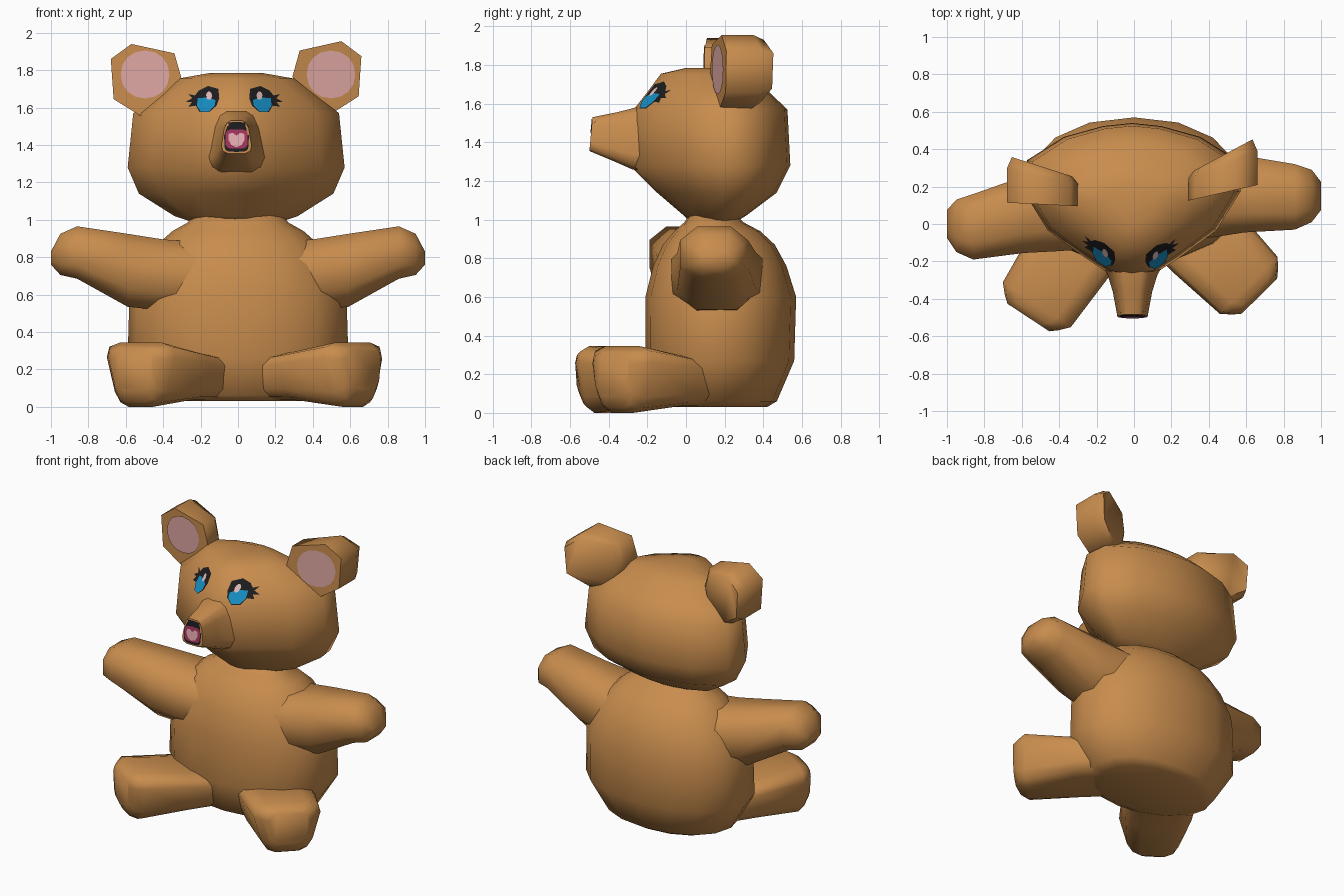
import bpy, bmesh, math
from mathutils import Vector
from mathutils.bvhtree import BVHTree

if "Cube" in bpy.data.objects:
    bpy.data.objects.remove(bpy.data.objects["Cube"])


def material(name, rgb):
    m = bpy.data.materials.new(name)
    m.diffuse_color = (*rgb, 1)
    m.use_nodes = True
    m.node_tree.nodes["Principled BSDF"].inputs["Base Color"].default_value = m.diffuse_color
    return m


FUR = material("brown fur", (0.58, 0.265, 0.075))
PINK = material("ear pink", (0.74, 0.39, 0.37))
BLACK = material("black", (0.012, 0.012, 0.014))
BLUE = material("eye blue", (0.008, 0.27, 0.54))
SHINE = material("eye shine", (0.75, 0.50, 0.50))
MAGENTA = material("nose magenta", (0.38, 0.035, 0.11))
ROSE = material("nose rose", (0.80, 0.42, 0.45))


def finish(name, bm, mat, angle=65, closed=True):
    if closed:
        bmesh.ops.recalc_face_normals(bm, faces=bm.faces)
    else:  # painted patches all look forward
        bm.normal_update()
        bmesh.ops.reverse_faces(bm, faces=[f for f in bm.faces if f.normal.y > 0])
    tree = BVHTree.FromBMesh(bm)
    me = bpy.data.meshes.new(name)
    bm.to_mesh(me)
    bm.free()
    me.materials.append(mat)
    ob = bpy.data.objects.new(name, me)
    bpy.context.collection.objects.link(ob)
    bpy.ops.object.select_all(action='DESELECT')
    ob.select_set(True)
    bpy.context.view_layer.objects.active = ob
    bpy.ops.object.shade_smooth_by_angle(angle=math.radians(angle))
    return tree


def loft(name, rings, mat=FUR, angle=65):
    """Skin a list of closed rings and cap both ends."""
    bm = bmesh.new()
    vs = [[bm.verts.new(p) for p in r] for r in rings]
    n = len(vs[0])
    for a, b in zip(vs, vs[1:]):
        for i in range(n):
            j = (i + 1) % n
            bm.faces.new((a[i], a[j], b[j], b[i]))
    bm.faces.new(vs[0])
    bm.faces.new(vs[-1])
    return finish(name, bm, mat, angle)


def rounded(n, p=2.5, phase=0.0):
    """Superellipse outline that fills the square from -1 to 1."""
    out = []
    for i in range(n):
        t = 2 * math.pi * (i + phase) / n
        c, s = math.cos(t), math.sin(t)
        out.append((math.copysign(abs(c) ** (2 / p), c), math.copysign(abs(s) ** (2 / p), s)))
    mu, mv = max(u for u, v in out), max(v for u, v in out)
    return [(u / mu, v / mv) for u, v in out]


def ellipse(cx, cz, rx, rz, n=16):
    return [(cx + rx * u, cz + rz * v) for u, v in rounded(n, 2.1)]


def decal(name, outline, mat, targets, lift, steps=5):
    """Thin painted patch, projected from the front onto the targets."""
    def drop(x, z):
        hits = [t.ray_cast(Vector((x, -3, z)), Vector((0, 1, 0)))[0] for t in targets]
        ys = [h.y for h in hits if h]
        return Vector((x, (min(ys) if ys else 0.0) - lift, z))
    cx = sum(p[0] for p in outline) / len(outline)
    cz = sum(p[1] for p in outline) / len(outline)
    bm = bmesh.new()
    mid = bm.verts.new(drop(cx, cz))
    rows = [[bm.verts.new(drop(cx + (x - cx) * k / steps, cz + (z - cz) * k / steps))
             for x, z in outline] for k in range(1, steps + 1)]
    n = len(outline)
    for i in range(n):
        j = (i + 1) % n
        bm.faces.new((mid, rows[0][i], rows[0][j]))
        for a, b in zip(rows, rows[1:]):
            bm.faces.new((a[i], b[i], b[j], a[j]))
    finish(name, bm, mat, closed=False)


# body: z, half width, front y, back y
body = [(0.03, .38, -.10, .42), (0.06, .46, -.16, .47), (0.27, .59, -.21, .56), (0.60, .58, -.21, .57),
        (0.76, .51, -.17, .52), (0.87, .43, -.12, .46), (0.94, .35, -.06, .385), (0.985, .27, -.01, .30),
        (1.03, .23, .02, .25)]
loft("body", [[(w * u, (a + b) / 2 + (b - a) / 2 * v, z) for u, v in rounded(16, 2.15)]
              for z, w, a, b in body])

# head: narrow at the front, broad at the cheeks
half = [(.20, .025), (.43, .13), (.78, .31), (1, .56), (.97, .76), (.63, .91), (.27, .98)]
plan = [(0, 0)] + half + [(0, 1)] + [(-u, v) for u, v in reversed(half)]
head_rings = [(0.99, .24, .02, .26), (1.02, .33, -.01, .31), (1.14, .52, -.15, .47), (1.28, .58, -.29, .54),
              (1.57, .55, -.27, .525), (1.66, .43, -.20, .43), (1.755, .31, -.13, .30), (1.785, .14, .0, .22)]
head = loft("head", [[(w * u - .01, a + (b - a) * v, z) for u, v in plan] for z, w, a, b in head_rings])

# muzzle: y, half width, low z, high z; wider along the bottom
muzzle_rings = [(-.15, .18, 1.24, 1.58), (-.27, .12, 1.26, 1.58), (-.36, .095, 1.30, 1.557),
                (-.492, .073, 1.355, 1.53)]
muzzle = loft("muzzle", [[(w * u * (1 - .2 * v) - .008, y + .008 * v, (a + b) / 2 + (b - a) / 2 * v)
                          for u, v in rounded(12, 4, .5)] for y, w, a, b in muzzle_rings], angle=50)

# arms: distance out, half depth, low z, high z, then the y centre for each side
arm = [(.20, .25, .50, .88), (.40, .235, .515, .895), (.59, .205, .535, .925), (.86, .175, .685, .965),
       (.95, .14, .705, .925), (1.0, .075, .76, .83)]
centres = {1: (.17, .16, .16, .145, .15, .15), -1: (.12, .09, .05, -.015, -.01, 0)}
for side, label in ((1, "right"), (-1, "left")):
    loft(label + "_arm", [[(side * x, cy + d * u, (a + b) / 2 + (b - a) / 2 * v)
                           for u, v in rounded(8, 2.5, .5)]
                          for (x, d, a, b), cy in zip(arm, centres[side])])

# legs: distance along the leg from the foot, half width, low z, high z, narrowing towards the sole
leg = [(-.62, .26, .04, .255, .1), (-.32, .25, .035, .295, .1), (-.01, .24, .0, .345, .2),
       (.04, .19, .025, .325, .2), (.072, .14, .09, .31, .1)]
for label, foot, d in (("right_leg", (.62, -.335), Vector((.70, -.71))),
                       ("left_leg", (-.525, -.44), Vector((-.55, -.835)))):
    rings = []
    for t, w, a, b, taper in leg:
        ring = []
        for u, v in rounded(12, 4.2, .5):
            s = w * u * (1 - taper + taper * v)
            ring.append((foot[0] + d.x * t - d.y * s, foot[1] + d.y * t + d.x * s,
                         (a + b) / 2 + (b - a) / 2 * v))
        rings.append(ring)
    loft(label, rings)

# ears: blocks rooted in the head with pink fronts, the right one turned further out
outline = [(.68, 1.86), (.57, 1.94), (.34, 1.89), (.30, 1.75), (.36, 1.58), (.52, 1.555), (.665, 1.645)]
for side, label, y0, turn, lift in ((1, "right", .125, .22, .015), (-1, "left", .095, .05, 0)):
    k = .97 if side > 0 else 1
    rings = []
    for depth, scale in ((0, 1), (.75, 1), (1, .85)):
        rings.append([(side * k * (.50 + (x - .50) * scale),
                       y0 + (x - .3) * turn + depth * (.16 + .22 * (x - .3)),
                       1.77 + (z - 1.77) * scale + lift) for x, z in outline])
    ear = loft(label + "_ear", rings, angle=70)
    decal(label + "_inner_ear", ellipse(side * .497, 1.777, .13, .128), PINK, [ear], .008)

# eyes: lashed black shape, blue iris, highlight, mirrored about the face centre
lash = [(.065, 1.70), (.12, 1.715), (.17, 1.69), (.19, 1.665), (.225, 1.672), (.205, 1.65), (.24, 1.63),
        (.205, 1.63), (.225, 1.605), (.185, 1.61), (.165, 1.575), (.115, 1.575), (.075, 1.61), (.06, 1.65)]
iris = [(.175, 1.65), (.18, 1.61), (.16, 1.58), (.115, 1.58), (.085, 1.61), (.08, 1.64), (.12, 1.655)]
face = [head, muzzle]
for label, flip in (("right", False), ("left", True)):
    def m(pts):
        return [(-.04 - x, z) for x, z in pts] if flip else pts
    decal(label + "_eye_outline", m(lash), BLACK, face, .005, 8)
    decal(label + "_iris", m(iris), BLUE, face, .009, 6)
    decal(label + "_eye_shine", m(ellipse(.115, 1.664, .016, .022, 10)), SHINE, face, .013, 3)

# nose and mouth patch on the muzzle tip
decal("nose", [(-.008 + .066 * u, 1.443 + .08 * v) for u, v in rounded(16, 5)], BLACK, [muzzle], .003)
decal("mouth", [(-.008 + .060 * u, 1.432 + .052 * v) for u, v in rounded(16, 4)], MAGENTA, [muzzle], .006)
heart = [(0, 1.45), (.02, 1.465), (.041, 1.46), (.044, 1.43), (.028, 1.40), (0, 1.388)]
decal("tongue", [(x - .008, z) for x, z in heart] + [(-x - .008, z) for x, z in heart[-2:0:-1]],
      ROSE, [muzzle], .009)
